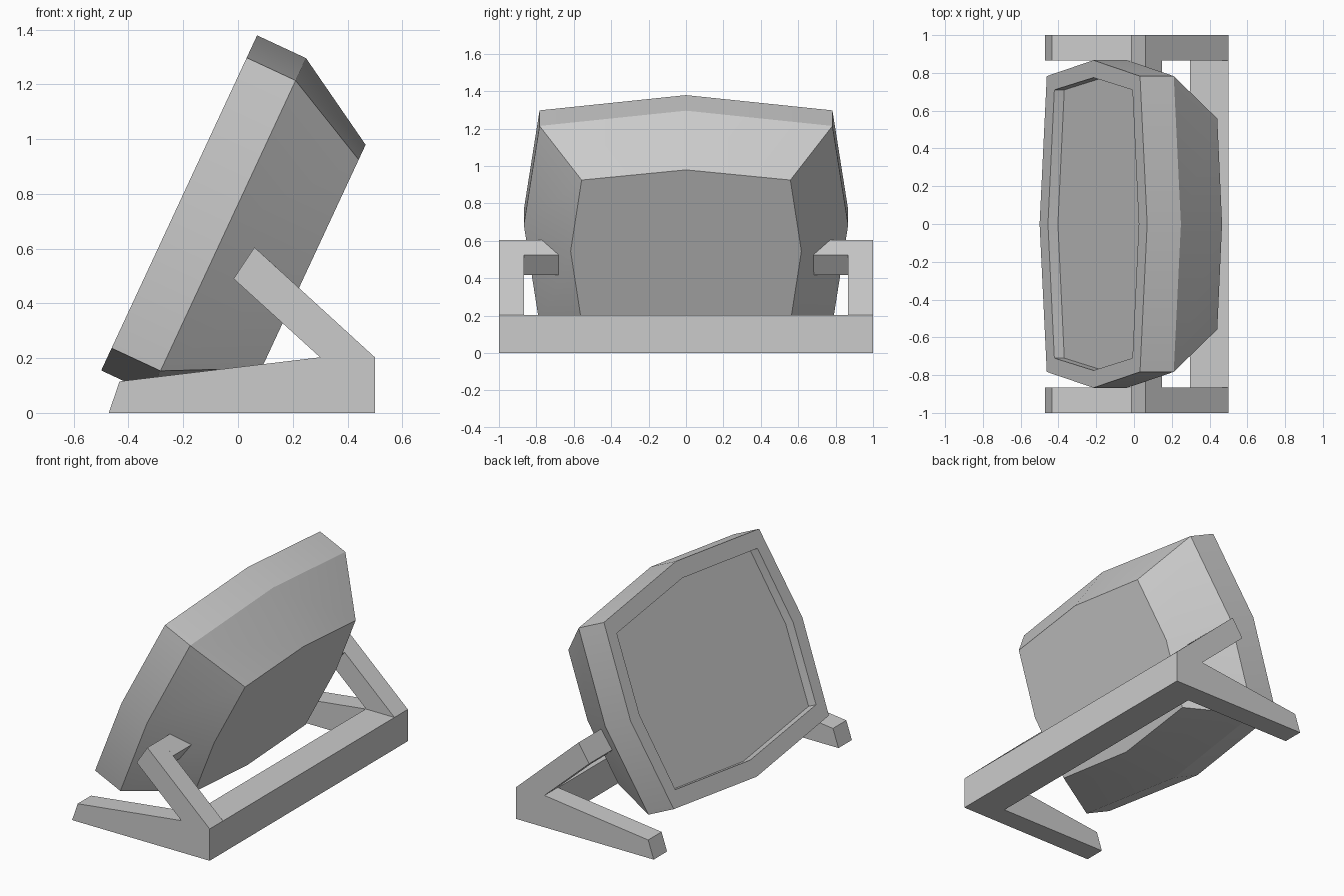
import bpy, bmesh, math
from mathutils import Matrix

cube = bpy.data.objects.get("Cube")
if cube:
    bpy.data.objects.remove(cube, do_unlink=True)

grey = bpy.data.materials.new("plain grey")
grey.use_nodes = True
colour = (0.6, 0.6, 0.6, 1)
grey.diffuse_color = colour
for node in grey.node_tree.nodes:
    if node.type == 'BSDF_PRINCIPLED':
        node.inputs["Base Color"].default_value = colour


def finish(name, bm):
    bmesh.ops.recalc_face_normals(bm, faces=bm.faces[:])
    mesh = bpy.data.meshes.new(name)
    bm.to_mesh(mesh)
    bm.free()
    mesh.materials.append(grey)
    obj = bpy.data.objects.new(name, mesh)
    bpy.context.collection.objects.link(obj)
    return obj


def prism(name, profile, y0, y1):
    """Extrude an x-z profile from y0 to y1."""
    bm = bmesh.new()
    face = bm.faces.new([bm.verts.new((x, y0, z)) for x, z in profile])
    new = bmesh.ops.extrude_face_region(bm, geom=[face])["geom"]
    verts = [g for g in new if isinstance(g, bmesh.types.BMVert)]
    bmesh.ops.translate(bm, verts=verts, vec=(0, y1 - y0, 0))
    return finish(name, bm)


def ring(bm, depth, mid_s, corner_s, mid_y, corner_y):
    """Eight-point bulged rectangle; local x is depth, local z is height."""
    pts = [(0, mid_s), (corner_y, corner_s), (mid_y, 0), (corner_y, -corner_s),
           (0, -mid_s), (-corner_y, -corner_s), (-mid_y, 0), (-corner_y, corner_s)]
    return [bm.verts.new((depth, y, s)) for y, s in pts]


# Monitor shell: recessed screen, flat bezel, rim and tapered back
bm = bmesh.new()
rings = [ring(bm, *r) for r in (
    (0.058, 0.57, 0.49, 0.775, 0.71),
    (0.0, 0.57, 0.49, 0.775, 0.71),
    (0.0, 0.675, 0.585, 0.867, 0.783),
    (0.197, 0.675, 0.585, 0.867, 0.783),
    (0.528, 0.48, 0.42, 0.617, 0.558))]
for a, b in zip(rings, rings[1:]):
    for i in range(8):
        j = (i + 1) % 8
        bm.faces.new((a[i], a[j], b[j], b[i]))
bm.faces.new(rings[0])
bm.faces.new(rings[-1])
tilt = Matrix.Translation((-0.215, 0, 0.767)) @ Matrix.Rotation(math.radians(24.95), 4, 'Y')
bm.transform(tilt)
monitor = finish("monitor", bm)
bpy.ops.object.select_all(action='DESELECT')
monitor.select_set(True)
bpy.context.view_layer.objects.active = monitor
bpy.ops.object.shade_smooth_by_angle(angle=math.radians(30))

# Stand: V-shaped side frames with pins that run into the monitor
frame = [(-0.472, 0), (0.5, 0), (0.5, 0.203), (0.06, 0.605),
         (-0.016, 0.49), (0.3, 0.203), (-0.433, 0.115)]
pin = [(0.06, 0.605), (-0.016, 0.49), (0.066, 0.416), (0.148, 0.525)]
for side, sign in (("left", 1), ("right", -1)):
    prism(side + "_side_frame", frame, sign * 0.865, sign)
    prism(side + "_pin", pin, sign * 0.64, sign * 0.865)

# Rear cross bar
prism("cross_bar", [(0.297, 0), (0.5, 0), (0.5, 0.203), (0.297, 0.203)], -0.865, 0.865)
